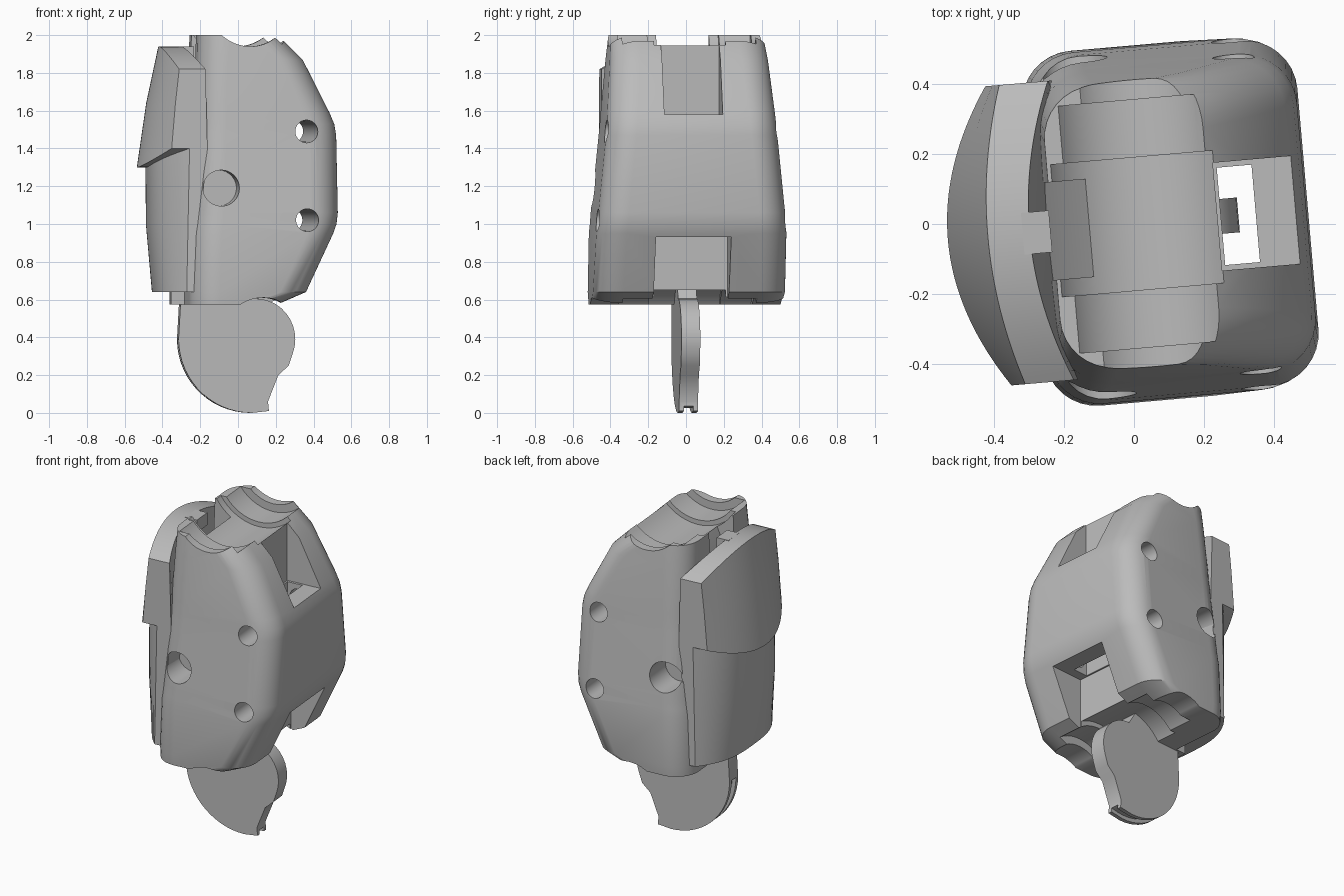
import bpy, bmesh, math
from mathutils import Matrix, Vector

cube = bpy.data.objects.get("Cube")
if cube:
    bpy.data.objects.remove(cube)

TILT = math.radians(5)
grey = bpy.data.materials.new("light_grey")
grey.use_nodes = True
grey.diffuse_color = (0.5, 0.5, 0.5, 1)
grey.node_tree.nodes["Principled BSDF"].inputs["Base Color"].default_value = (0.5, 0.5, 0.5, 1)


def make(name, bm):
    bmesh.ops.recalc_face_normals(bm, faces=bm.faces)
    mesh = bpy.data.meshes.new(name)
    bm.to_mesh(mesh)
    bm.free()
    mesh.materials.append(grey)
    obj = bpy.data.objects.new(name, mesh)
    bpy.context.collection.objects.link(obj)
    return obj


def loft(name, rings):
    """Skin closed rings of equal length and cap both ends."""
    bm = bmesh.new()
    loops = [[bm.verts.new(p) for p in ring] for ring in rings]
    for a, b in zip(loops, loops[1:]):
        for i in range(len(a)):
            j = (i + 1) % len(a)
            bm.faces.new((a[i], a[j], b[j], b[i]))
    bm.faces.new(loops[0])
    bm.faces.new(loops[-1])
    return make(name, bm)


def prism(name, outline, y0, y1):
    """Extrude an x-z outline along y."""
    return loft(name, [[(x, y, z) for x, z in outline] for y in (y0, y1)])


def block(name, x0, x1, y0, y1, z0, z1):
    return prism(name, [(x0, z0), (x1, z0), (x1, z1), (x0, z1)], y0, y1)


def cylinder(name, x, z, r, y0, y1):
    ring = [(x + r * math.cos(k * math.tau / 64), z + r * math.sin(k * math.tau / 64))
            for k in range(64)]
    return prism(name, ring, y0, y1)


def carve(obj, cutters):
    for c in cutters:
        mod = obj.modifiers.new("cut", 'BOOLEAN')
        mod.operation, mod.solver, mod.object = 'DIFFERENCE', 'EXACT', c
        bpy.context.view_layer.update()
        baked = bpy.data.meshes.new_from_object(
            obj.evaluated_get(bpy.context.evaluated_depsgraph_get()))
        obj.modifiers.clear()
        obj.data = baked
        bpy.data.objects.remove(c)


def finish(obj):
    obj.rotation_euler.z = TILT
    bpy.ops.object.select_all(action='DESELECT')
    obj.select_set(True)
    bpy.context.view_layer.objects.active = obj
    bpy.ops.object.shade_smooth_by_angle(angle=math.radians(32))


def rounded_rect(x0, x1, hy, r, z):
    pts = []
    corners = ((x1 - r, hy - r), (x0 + r, hy - r), (x0 + r, r - hy), (x1 - r, r - hy))
    for q, (cx, cy) in enumerate(corners):
        for k in range(9):
            a = (q + k / 8) * math.pi / 2
            pts.append((cx + r * math.cos(a), cy + r * math.sin(a), z))
    return pts


# Leg shell: rounded rectangles stacked upward (z, left, right, half depth)
sections = [(0.575, -0.29, 0.18, 0.505), (0.64, -0.29, 0.33, 0.51), (0.95, -0.28, 0.475, 0.505),
            (1.0, -0.275, 0.493, 0.5), (1.06, -0.27, 0.5, 0.496), (1.47, -0.255, 0.495, 0.455),
            (1.53, -0.25, 0.485, 0.45), (1.59, -0.25, 0.46, 0.445), (1.87, -0.24, 0.32, 0.42),
            (2.0, -0.235, 0.19, 0.405)]
shell = loft("leg_shell", [rounded_rect(x0, x1, hy, 0.15, z) for z, x0, x1, hy in sections])

# Stepped joint sockets at the top and bottom
cuts = []
for x, z in ((0.03, 2.16), (0.09, 0.39)):
    for r, half in ((0.22, 0.7), (0.27, 0.355), (0.3, 0.19)):
        cuts.append(cylinder("socket", x, z, r, -half, half))

# Side recess, knee slot and the channel between them
cuts += [block("recess", 0.24, 0.7, -0.155, 0.155, 1.58, 1.95),
         block("knee_slot", 0.24, 0.7, -0.2, 0.2, 0.5, 0.93),
         block("channel", 0.25, 0.35, -0.14, 0.14, 0.8, 1.7)]

# Wedge notch behind the shin cover
cuts.append(prism("notch", [(-0.4, 2.1), (-0.4, 1.6), (-0.25, 1.6), (-0.11, 1.95), (-0.11, 2.1)],
                  -0.14, 0.14))

# Screw holes right through, and a blind pivot hole on each face
for z in (1.02, 1.49):
    cuts.append(cylinder("screw_hole", 0.325, z, 0.06, -0.8, 0.8))
for y0, y1 in ((-0.8, -0.3), (0.3, 0.8)):
    cuts.append(cylinder("pivot_hole", -0.13, 1.19, 0.095, y0, y1))
cuts.append(block("pivot_slot", -0.5, -0.13, 0.38, 0.8, 1.165, 1.215))
carve(shell, cuts)
finish(shell)

# Shin cover: x-z sections swept across the depth, bulging in the middle
rings = []
for k in range(33):
    t = k / 16 - 1
    s, e = t * t, abs(t) ** 3
    step = 1.3 + 0.1 * s
    section = [(-0.3 + 0.09 * s, 1.94 - 0.12 * s), (-0.42 + 0.07 * s, 1.94 - 0.12 * s),
               (-0.485 + 0.115 * s, 1.64), (-0.535 + 0.145 * s, step),
               (-0.485 + 0.19 * e, step), (-0.483 + 0.18 * e, 1.0),
               (-0.45 + 0.14 * e, 0.64), (-0.27, 0.64), (-0.2, step)]
    rings.append([(x, 0.43 * t, z) for x, z in section])
cover = loft("shin_cover", rings)
finish(cover)

# Small clips joining the cover to the shell
for name, z in (("lower_clip", 0.575), ("upper_clip", 1.86)):
    x = -0.36 if z < 1 else -0.32
    finish(block(name, x, x + 0.08, -0.06, 0.06, z, z + 0.08))

# Ankle plate: flat rounded lobe with a heel
outline = [(0.16, 0.01), (0.155, 0.06), (0.21, 0.2), (0.265, 0.25)]
outline += [(0.09 + 0.21 * math.cos(math.radians(a)), 0.39 + 0.215 * math.sin(math.radians(a)))
            for a in range(-20, 91, 10)]
outline += [(0.0, 0.75), (-0.2, 0.75), (-0.31, 0.57)]
outline += [(0.07 + 0.39 * math.cos(math.radians(a)), 0.39 + 0.39 * math.sin(math.radians(a)))
            for a in range(180, 271, 6)]
ankle = prism("ankle_plate", outline, -0.05, 0.05)

# Groove along the ankle rim
rim = [(0.07 + r * math.cos(math.radians(a)), 0.39 + r * math.sin(math.radians(a)))
       for r, angles in ((0.42, range(180, 291, 6)), (0.365, range(288, 179, -6)))
       for a in angles]
carve(ankle, [prism("rim_groove", rim, -0.025, 0.025)])
finish(ankle)
